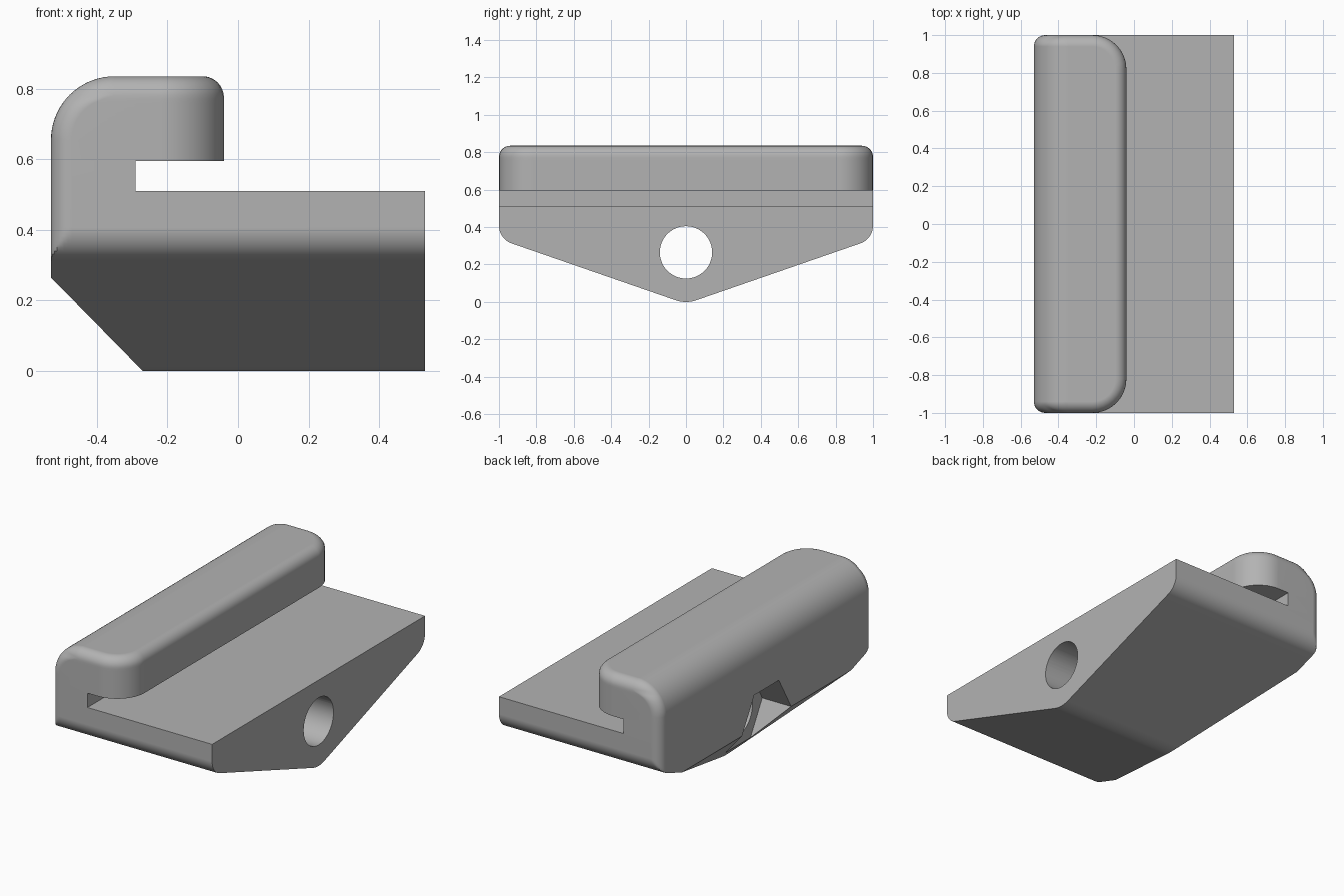
import bpy, bmesh
from math import sin, cos, tan, asin, sqrt, radians, pi

if "Cube" in bpy.data.objects:
    bpy.data.objects.remove(bpy.data.objects["Cube"])

grey = bpy.data.materials.new("light_grey")
grey.use_nodes = True
colour = (0.45, 0.45, 0.45, 1)
grey.diffuse_color = colour
grey.node_tree.nodes["Principled BSDF"].inputs["Base Color"].default_value = colour

LEFT, RIGHT = -0.53, 0.53      # block ends
DECK, LIP, TOP = 0.51, 0.595, 0.835
EDGE, ROUND = 0.06, 0.18       # small and large fillet radii
SEG = 8


def ring(z, x0, x1, w, limit=None, rx=EDGE, ry=EDGE, r=0.0):
    """Horizontal slice: elliptical corners at x0, round corners at x1."""
    limit = w if limit is None else limit
    half = []
    for i in range(SEG + 1):
        a = pi / 2 * i / SEG
        half.append((x0 + rx * (1 - cos(a)), min(limit, w - ry * (1 - sin(a)))))
    for i in range(SEG + 1):
        a = pi / 2 * i / SEG
        half.append((x1 - r * (1 - sin(a)), min(limit, w - r * (1 - cos(a)))))
    points = half + [(x, -y) for x, y in reversed(half)]
    return [(x, y, z) for x, y in points]


def add_object(name, bm):
    bmesh.ops.remove_doubles(bm, verts=bm.verts, dist=1e-5)
    bmesh.ops.recalc_face_normals(bm, faces=bm.faces)
    mesh = bpy.data.meshes.new(name)
    bm.to_mesh(mesh)
    bm.free()
    mesh.materials.append(grey)
    obj = bpy.data.objects.new(name, mesh)
    bpy.context.collection.objects.link(obj)
    return obj


def loft(name, rings, cap_bottom=True):
    bm = bmesh.new()
    rows = [[bm.verts.new(p) for p in points] for points in rings]
    n = len(rows[0])
    for a, b in zip(rows, rows[1:]):
        for i in range(n):
            j = (i + 1) % n
            bm.faces.new((a[i], a[j], b[j], b[i]))
    bm.faces.new(rows[-1])
    if cap_bottom:
        bm.faces.new(rows[0][::-1])
    return add_object(name, bm)


def x_cutter(name, sides, radius, x0, x1, z):
    """Prism along x, with its first corner towards +y."""
    bm = bmesh.new()
    ends = []
    for x in (x0, x1):
        ends.append([bm.verts.new((x, radius * cos(2 * pi * i / sides),
                                   z + radius * sin(2 * pi * i / sides)))
                     for i in range(sides)])
    a, b = ends
    for i in range(sides):
        j = (i + 1) % sides
        bm.faces.new((a[i], a[j], b[j], b[i]))
    bm.faces.new(a)
    bm.faces.new(b)
    obj = add_object(name, bm)
    obj.hide_render = True
    return obj


def apply_boolean(target, other, operation):
    bpy.context.view_layer.objects.active = target
    mod = target.modifiers.new(operation, 'BOOLEAN')
    mod.operation, mod.solver, mod.object = operation, 'EXACT', other
    bpy.ops.object.modifier_apply(modifier=mod.name)
    bpy.data.objects.remove(other)


# Keel-shaped base: half widths at each height, with rounded keel and shoulders
slope = radians(19.1)
tip_r, side_r, chamfer_z = 0.17, 0.1, 0.265
apex = -tip_r * (1 / cos(slope) - 1)
outline = []
for i in range(7):
    a = slope * i / 6
    outline.append((tip_r * sin(a), tip_r * (1 - cos(a))))
outline.append(((chamfer_z - apex) / tan(slope), chamfer_z))
turn = pi / 2 - slope
side_z = apex + tan(slope) + side_r * tan(turn / 2)
for i in range(11):
    a = -turn * (1 - i / 10)
    outline.append((1 - side_r + side_r * cos(a), side_z + side_r * sin(a)))
outline.append((1, DECK))

base_rings = []
for w, z in outline:
    x0 = LEFT + 0.26 * max(0, 1 - z / chamfer_z)
    base_rings.append(ring(z, x0, RIGHT, 1, limit=w))
clamp_block = loft("clamp_block", base_rings, cap_bottom=False)

# Neck behind the slot
neck = loft("neck", [ring(z, LEFT, -0.29, 1) for z in (DECK, LIP)])

# Overhanging jaw: large round on the outer edge, small fillet on the others
jaw_rings = [ring(LIP, LEFT, -0.04, 1, r=ROUND)]
for i in range(19):
    a = pi / 2 * i / 18
    h = ROUND * sin(a)
    z = TOP - ROUND + h
    x0 = LEFT + ROUND * (1 - cos(a))
    inner = ROUND - EDGE
    rx = LEFT + ROUND - sqrt(max(0, inner ** 2 - h ** 2)) - x0
    inset = EDGE * (1 - cos(asin(min(1, max(0, (h - inner) / EDGE)))))
    jaw_rings.append(ring(z, x0, -0.04 - inset, 1 - inset, rx=rx,
                          ry=EDGE - inset, r=ROUND - inset))
jaw = loft("jaw", jaw_rings)

apply_boolean(clamp_block, neck, 'UNION')
apply_boolean(clamp_block, jaw, 'UNION')

# Bolt hole along the block and six-sided nut pocket in the outer face
apply_boolean(clamp_block, x_cutter("bolt_hole", 48, 0.14, -1, 1, 0.265), 'DIFFERENCE')
apply_boolean(clamp_block, x_cutter("nut_pocket", 6, 0.231, -1, -0.34, 0.265), 'DIFFERENCE')

# Smooth shading with crisp edges
bpy.ops.object.select_all(action='DESELECT')
clamp_block.select_set(True)
bpy.context.view_layer.objects.active = clamp_block
bpy.ops.object.shade_smooth_by_angle(angle=radians(30))
weighted = clamp_block.modifiers.new("weighted_normals", 'WEIGHTED_NORMAL')
weighted.keep_sharp = True
